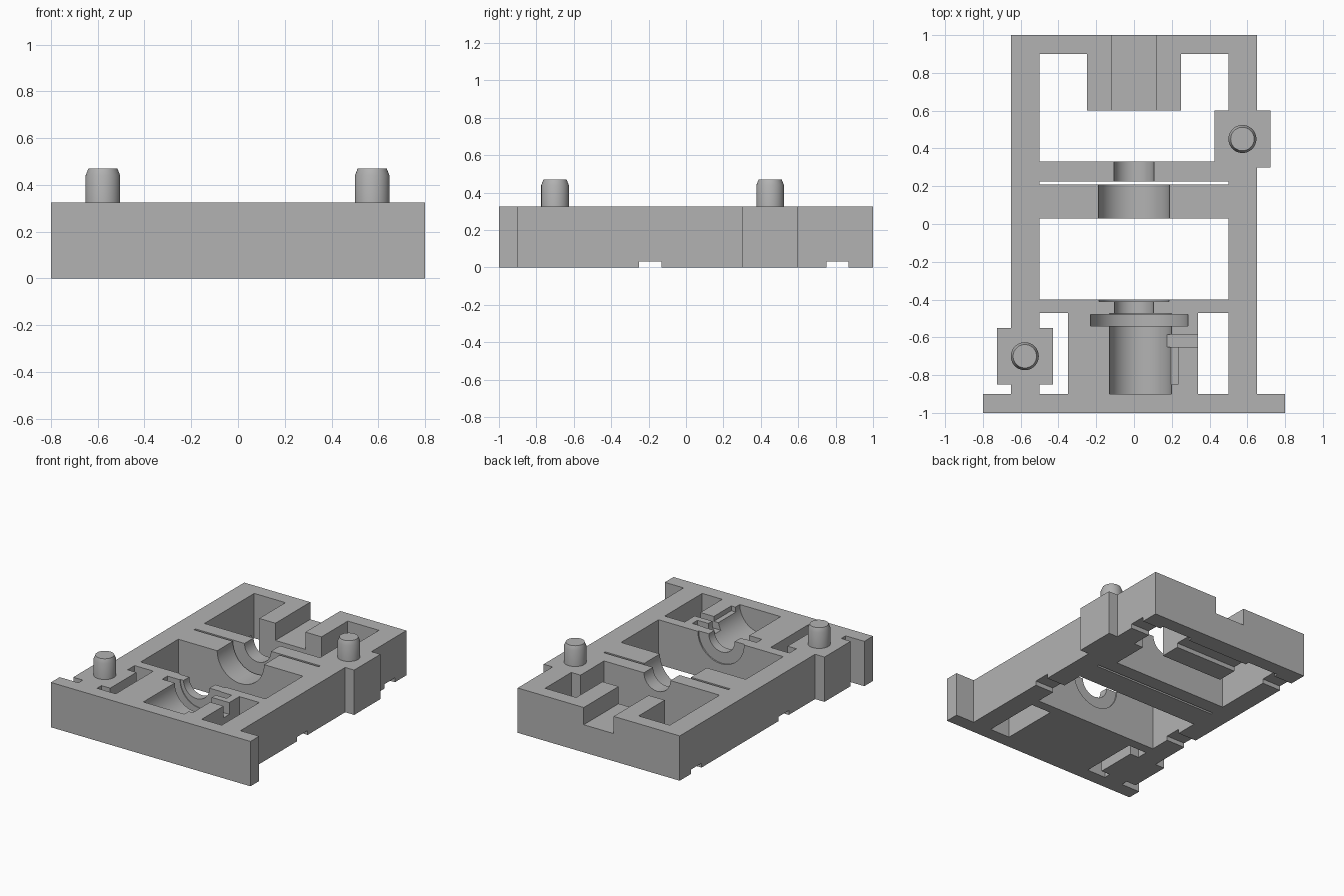
import bpy
import bmesh
import math
from mathutils import Matrix

cube = bpy.data.objects.get("Cube")
if cube:
    bpy.data.objects.remove(cube, do_unlink=True)

TOP = 0.325

grey = bpy.data.materials.new("plain grey")
grey.use_nodes = True
colour = (0.45, 0.45, 0.45, 1)
grey.diffuse_color = colour
grey.node_tree.nodes["Principled BSDF"].inputs["Base Color"].default_value = colour


def make(name, bm):
    mesh = bpy.data.meshes.new(name)
    bm.to_mesh(mesh)
    bm.free()
    mesh.materials.append(grey)
    obj = bpy.data.objects.new(name, mesh)
    bpy.context.collection.objects.link(obj)
    return obj


def box(name, x0, x1, y0, y1, z0=0.0, z1=TOP):
    bm = bmesh.new()
    bmesh.ops.create_cube(bm, size=1)
    size = Matrix.Diagonal((x1 - x0, y1 - y0, z1 - z0, 1))
    place = Matrix.Translation(((x0 + x1) / 2, (y0 + y1) / 2, (z0 + z1) / 2))
    bm.transform(place @ size)
    return make(name, bm)


def bore(x, radius, y0, y1):
    """Cylinder along y, centred on the top surface."""
    bm = bmesh.new()
    bmesh.ops.create_cone(bm, cap_ends=True, segments=64, radius1=radius,
                          radius2=radius, depth=y1 - y0)
    bm.transform(Matrix.Translation((x, (y0 + y1) / 2, TOP))
                 @ Matrix.Rotation(math.pi / 2, 4, 'X'))
    return make("bore_cutter", bm)


def combine(target, tool, operation):
    mod = target.modifiers.new("combine", 'BOOLEAN')
    mod.operation = operation
    mod.solver = 'EXACT'
    mod.object = tool
    bpy.context.view_layer.objects.active = target
    bpy.ops.object.modifier_apply(modifier=mod.name)
    bpy.data.objects.remove(tool, do_unlink=True)


def cut_box(target, x0, x1, y0, y1, z0=-0.1, z1=0.5):
    combine(target, box("box_cutter", x0, x1, y0, y1, z0, z1), 'DIFFERENCE')


def smooth(obj):
    bpy.ops.object.select_all(action='DESELECT')
    obj.select_set(True)
    bpy.context.view_layer.objects.active = obj
    bpy.ops.object.shade_smooth_by_angle(angle=math.radians(25))


# Main frame with its through pockets
frame = box("frame", -0.65, 0.65, -1, 1)
for x0, x1, y0, y1 in (
    (-0.5, 0.5, 0.33, 0.6),       # rear pocket
    (-0.5, -0.25, 0.5, 0.9),      # rear pocket arms
    (0.25, 0.5, 0.5, 0.9),
    (-0.5, 0.5, 0.21, 0.226),     # thin slit
    (-0.5, 0.5, -0.4, 0.03),      # middle pocket
    (-0.5, -0.35, -0.9, -0.47),   # front side pockets
    (0.34, 0.5, -0.9, -0.47),
):
    cut_box(frame, x0, x1, y0, y1)

# Front plate and the two lugs carrying the pegs
pegs = ((0.574, 0.45, "left_peg"), (-0.578, -0.70, "right_peg"))
combine(frame, box("front_plate", -0.8, 0.8, -1, -0.9), 'UNION')
for x, y, _ in pegs:
    combine(frame, box("lug", x - 0.148, x + 0.148, y - 0.15, y + 0.15), 'UNION')

# Rear channel and the two grooves across the underside
cut_box(frame, -0.12, 0.12, 0.55, 1.1, 0.2)
cut_box(frame, -1, 1, -0.25, -0.13, -0.1, 0.032)
cut_box(frame, -1, 1, 0.75, 0.87, -0.1, 0.032)

# Half-round seats in the ribs and the front block
for x, radius, y0, y1 in (
    (0, 0.106, 0.215, 0.36),
    (0, 0.188, 0.0, 0.215),
    (0, 0.185, -0.41, -0.36),
    (0, 0.104, -0.5, -0.38),
    (0.035, 0.164, -0.9, -0.475),
    (0.028, 0.258, -0.54, -0.48),
):
    combine(frame, bore(x, radius, y0, y1), 'DIFFERENCE')

# Side notches beside the front seat
cut_box(frame, 0.1, 0.36, -0.65, -0.585, TOP - 0.085)
cut_box(frame, 0.1, 0.232, -0.85, -0.62, TOP - 0.035)

# Merge leftover flat seams
bm = bmesh.new()
bm.from_mesh(frame.data)
bmesh.ops.remove_doubles(bm, verts=bm.verts, dist=0.0001)
bmesh.ops.dissolve_limit(bm, angle_limit=0.01, verts=bm.verts, edges=bm.edges)
bm.to_mesh(frame.data)
bm.free()
smooth(frame)

# Chamfered locating pegs
for x, y, name in pegs:
    bm = bmesh.new()
    for r1, r2, z0, z1 in ((0.074, 0.074, TOP - 0.02, 0.44), (0.074, 0.062, 0.44, 0.47)):
        bmesh.ops.create_cone(bm, cap_ends=True, segments=48, radius1=r1, radius2=r2,
                              depth=z1 - z0,
                              matrix=Matrix.Translation((x, y, (z0 + z1) / 2)))
    inner = [f for f in bm.faces if abs(f.calc_center_median().z - 0.44) < 0.001]
    bmesh.ops.delete(bm, geom=inner, context='FACES_ONLY')
    bmesh.ops.remove_doubles(bm, verts=bm.verts, dist=0.0001)
    smooth(make(name, bm))
